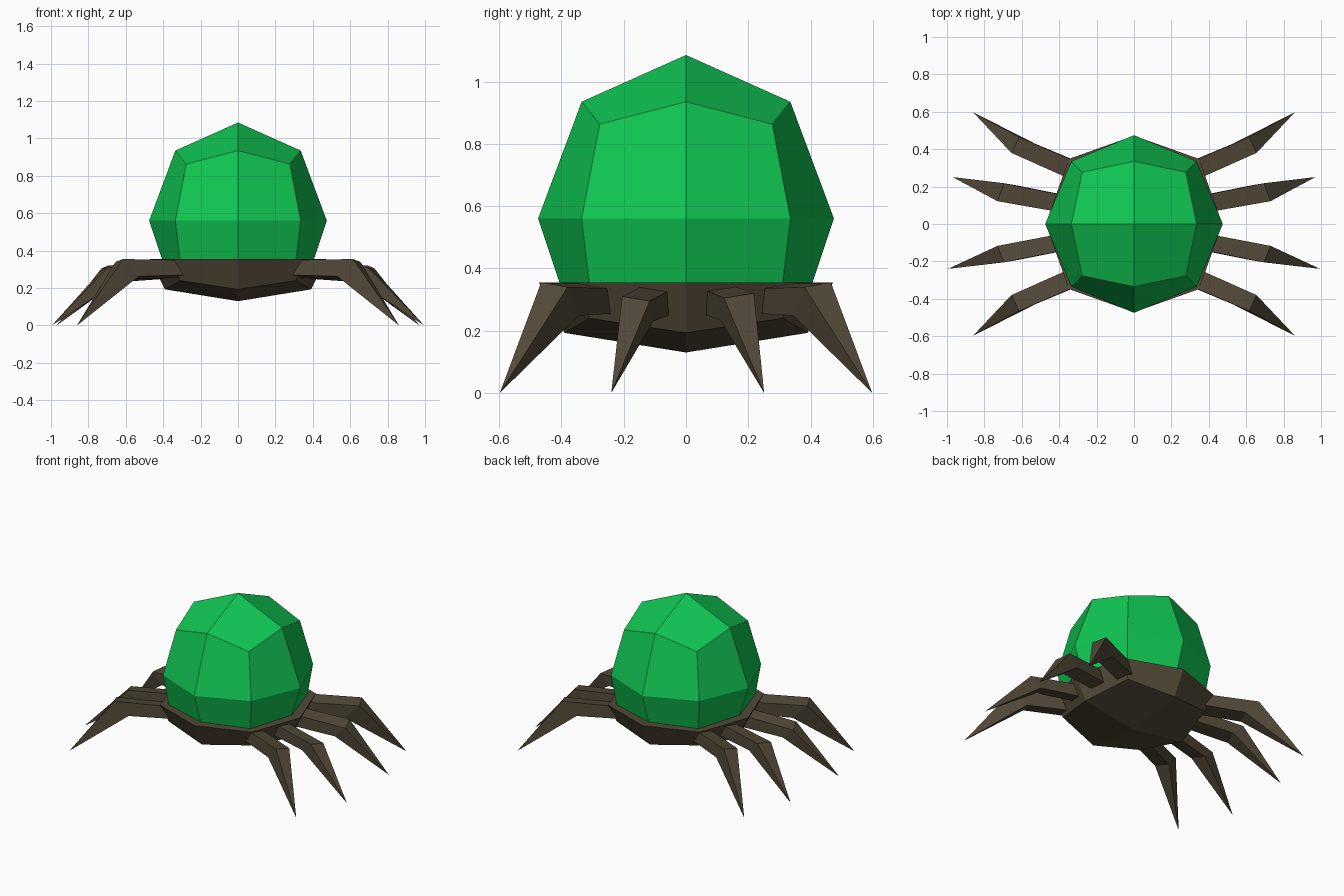
import bpy
from mathutils import Vector

if "Cube" in bpy.data.objects:
    bpy.data.objects.remove(bpy.data.objects["Cube"])


def material(name, color):
    m = bpy.data.materials.new(name)
    m.diffuse_color = (*color, 1)
    m.use_nodes = True
    m.node_tree.nodes["Principled BSDF"].inputs["Base Color"].default_value = m.diffuse_color
    return m


green = material("shell green", (0.005, 0.56, 0.085))
brown = material("dark brown", (0.085, 0.067, 0.04))


def build(name, verts, faces, mat):
    me = bpy.data.meshes.new(name)
    me.from_pydata(verts, [], faces)
    me.materials.append(mat)
    ob = bpy.data.objects.new(name, me)
    bpy.context.collection.objects.link(ob)
    # consistent outward normals
    bpy.context.view_layer.objects.active = ob
    ob.select_set(True)
    bpy.ops.object.mode_set(mode='EDIT')
    bpy.ops.mesh.select_all(action='SELECT')
    bpy.ops.mesh.normals_make_consistent(inside=False)
    bpy.ops.object.mode_set(mode='OBJECT')
    ob.select_set(False)
    return ob


def ring(mid, mid_z, corner, corner_z):
    """Eight points, alternating side middles and diagonal corners."""
    dirs = [(1, 0), (1, 1), (0, 1), (-1, 1), (-1, 0), (-1, -1), (0, -1), (1, -1)]
    return [(x * (corner if x and y else mid), y * (corner if x and y else mid),
             corner_z if x and y else mid_z) for x, y in dirs]


def faceted_blob(name, rings, pole_z, mat):
    """Stacked eight-point rings with a flat first end and a four-quad cap."""
    verts = [p for r in rings for p in r] + [(0, 0, pole_z)]
    faces = [tuple(range(8))]
    for k in range(len(rings) - 1):
        a, b = k * 8, k * 8 + 8
        faces += [(a + i, a + (i + 1) % 8, b + (i + 1) % 8, b + i) for i in range(8)]
    t = (len(rings) - 1) * 8
    faces += [(t + i, t + i + 1, t + (i + 2) % 8, t + 8) for i in (0, 2, 4, 6)]
    return build(name, verts, faces, mat)


# Green dome shell
faceted_blob("dome_shell", [ring(0.405, 0.35, 0.31, 0.35),
                            ring(0.475, 0.56, 0.335, 0.56),
                            ring(0.335, 0.935, 0.277, 0.863)], 1.085, green)

# Shallow brown body under the shell
faceted_blob("body", [ring(0.472, 0.355, 0.348, 0.355),
                      ring(0.39, 0.193, 0.31, 0.24)], 0.13, brown)


def leg(name, base, base_drop, knee, knee_drop, tip, sx, sy):
    """Two-part leg: square upper segment and a lower segment tapering to a point."""
    pts = []
    for pair, drop in ((base, base_drop), (knee, knee_drop)):
        a, b = Vector(pair[0]), Vector(pair[1])
        pts += [a, b, b + Vector(drop), a + Vector(drop)]
    pts.append(Vector(tip))
    verts = [(p.x * sx, p.y * sy, p.z) for p in pts]
    faces = [(0, 1, 2, 3)]
    for i in range(4):
        j = (i + 1) % 4
        faces += [(i, j, 4 + j, 4 + i), (4 + i, 4 + j, 8)]
    build(name, verts, faces, brown)


for sx, side in ((1, "right"), (-1, "left")):
    # Outer legs, front and back
    for sy, end in ((-1, "front"), (1, "back")):
        leg(f"outer_leg_{end}_{side}",
            ((0.29, 0.325, 0.35), (0.33, 0.235, 0.335)), (-0.01, 0, -0.08),
            ((0.615, 0.465, 0.355), (0.655, 0.38, 0.34)), (-0.085, -0.035, -0.092),
            (0.861, 0.598, 0.0), sx, sy)
    # Middle legs, with slightly different reach front and back
    leg(f"middle_leg_front_{side}",
        ((0.37, 0.14, 0.343), (0.39, 0.052, 0.33)), (-0.01, 0, -0.08),
        ((0.695, 0.205, 0.31), (0.73, 0.117, 0.295)), (-0.07, -0.012, -0.065),
        (0.995, 0.24, 0.0), sx, -1)
    leg(f"middle_leg_back_{side}",
        ((0.37, 0.153, 0.343), (0.39, 0.062, 0.33)), (-0.01, 0, -0.08),
        ((0.695, 0.218, 0.32), (0.73, 0.122, 0.305)), (-0.07, -0.012, -0.07),
        (0.97, 0.251, 0.0), sx, 1)
